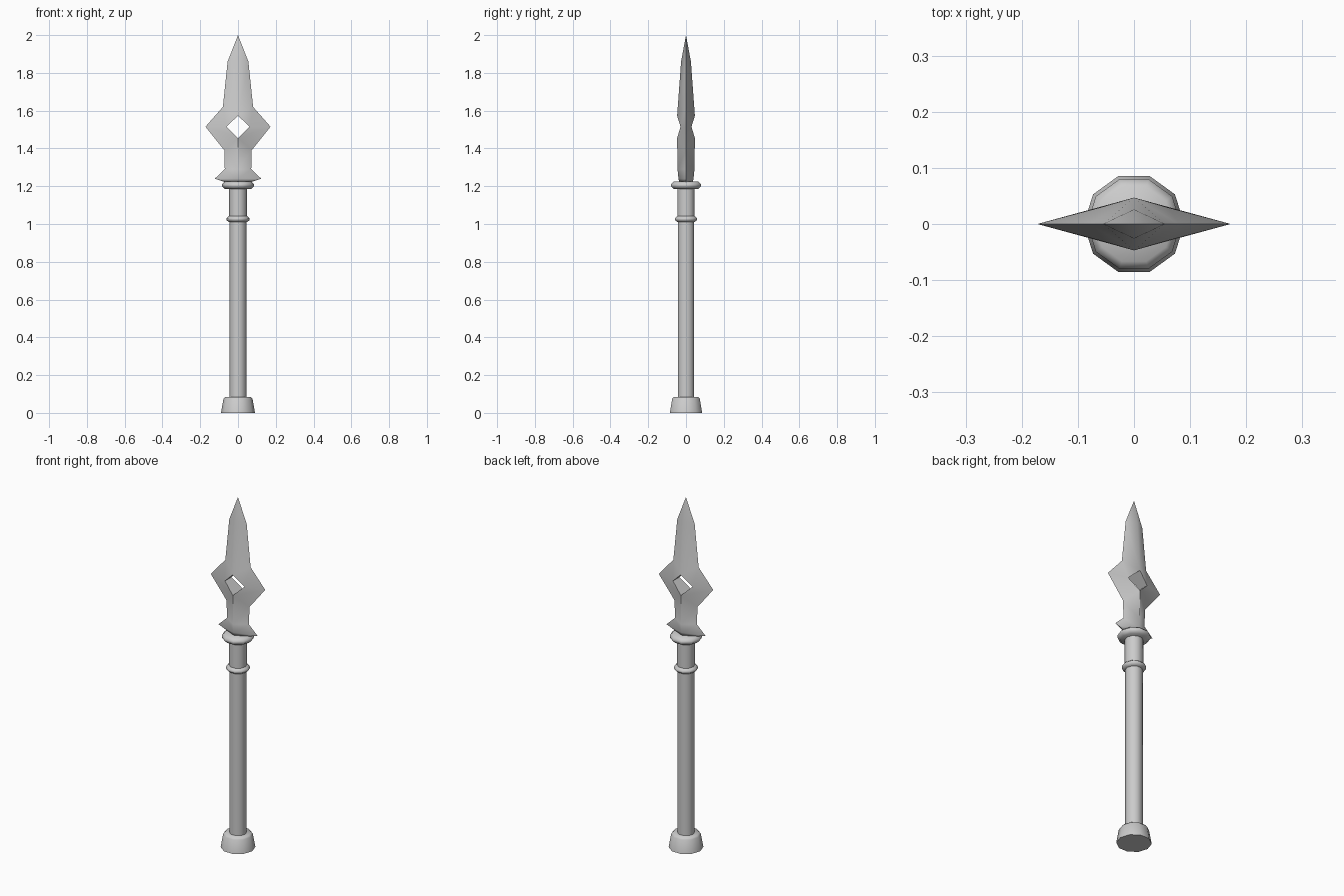
import bpy
import bmesh
import math

if "Cube" in bpy.data.objects:
    bpy.data.objects.remove(bpy.data.objects["Cube"], do_unlink=True)

GREY = (0.6, 0.6, 0.6, 1.0)
steel = bpy.data.materials.new("plain_grey")
steel.use_nodes = True
steel.diffuse_color = GREY
steel.node_tree.nodes["Principled BSDF"].inputs["Base Color"].default_value = GREY


def finish(name, bm, angle):
    """Weld, orient and smooth a mesh, then link it to the scene."""
    bmesh.ops.remove_doubles(bm, verts=bm.verts, dist=0.0005)
    bmesh.ops.recalc_face_normals(bm, faces=bm.faces)
    mesh = bpy.data.meshes.new(name)
    bm.to_mesh(mesh)
    bm.free()
    mesh.materials.append(steel)
    obj = bpy.data.objects.new(name, mesh)
    bpy.context.collection.objects.link(obj)
    bpy.ops.object.select_all(action="DESELECT")
    obj.select_set(True)
    bpy.context.view_layer.objects.active = obj
    bpy.ops.object.shade_smooth_by_angle(angle=math.radians(angle))
    return obj


def turned(name, profile, angle=50, sides=10):
    """Turn a (radius, height) profile about the z axis."""
    bm = bmesh.new()
    verts = [bm.verts.new((r, 0, z)) for r, z in profile]
    edges = [bm.edges.new(pair) for pair in zip(verts, verts[1:])]
    bmesh.ops.spin(bm, geom=verts + edges, cent=(0, 0, 0), axis=(0, 0, 1),
                   angle=math.tau, steps=sides)
    return finish(name, bm, angle)


# Shaft, butt cap and rings
turned("butt_cap", [(0, 0), (0.09, 0), (0.077, 0.075), (0.068, 0.085), (0, 0.085)])
turned("shaft", [(0, 0.05), (0.045, 0.05), (0.045, 1.03), (0, 1.03)])
turned("socket", [(0, 1.02), (0.047, 1.02), (0.047, 1.2), (0, 1.2)])
for name, radius, low, high in (("lower_ring", 0.062, 1.01, 1.042),
                                ("collar", 0.084, 1.186, 1.224)):
    span = high - low
    turned(name, [(0, low), (radius - 0.014, low), (radius, low + span * 0.35),
                  (radius, low + span * 0.65), (radius - 0.014, high), (0, high)], 60)

# Blade: one quarter between the raised ridge and the thin outer edge
edge = [(0, 0, 2), (0.055, 0, 1.86), (0.08, 0, 1.62), (0.172, 0, 1.515),
        (0.072, 0, 1.39), (0.07, 0, 1.29), (0.123, 0, 1.24), (0.07, 0, 1.222)]
ridge = [(0, 0, 2), (0, 0.026, 1.86), (0, 0.047, 1.573), (0.062, 0.029, 1.515),
         (0, 0.047, 1.455), (0, 0.045, 1.29), (0, 0.04, 1.24), (0, 0.036, 1.222)]
quarter = [(edge[0], edge[1], ridge[1])]
for i in range(1, len(edge) - 1):
    quarter.append((edge[i], edge[i + 1], ridge[i + 1], ridge[i]))

# Walls of the diamond opening and the flat underside
for a, b in (ridge[2:4], ridge[3:5]):
    quarter.append((a, b, (b[0], 0, b[2]), (a[0], 0, a[2])))
quarter.append((edge[-1], ridge[-1], (0, 0, edge[-1][2])))

bm = bmesh.new()
for sx in (1, -1):
    for sy in (1, -1):
        for face in quarter:
            bm.faces.new([bm.verts.new((x * sx, y * sy, z)) for x, y, z in face])
finish("spear_blade", bm, 62)
